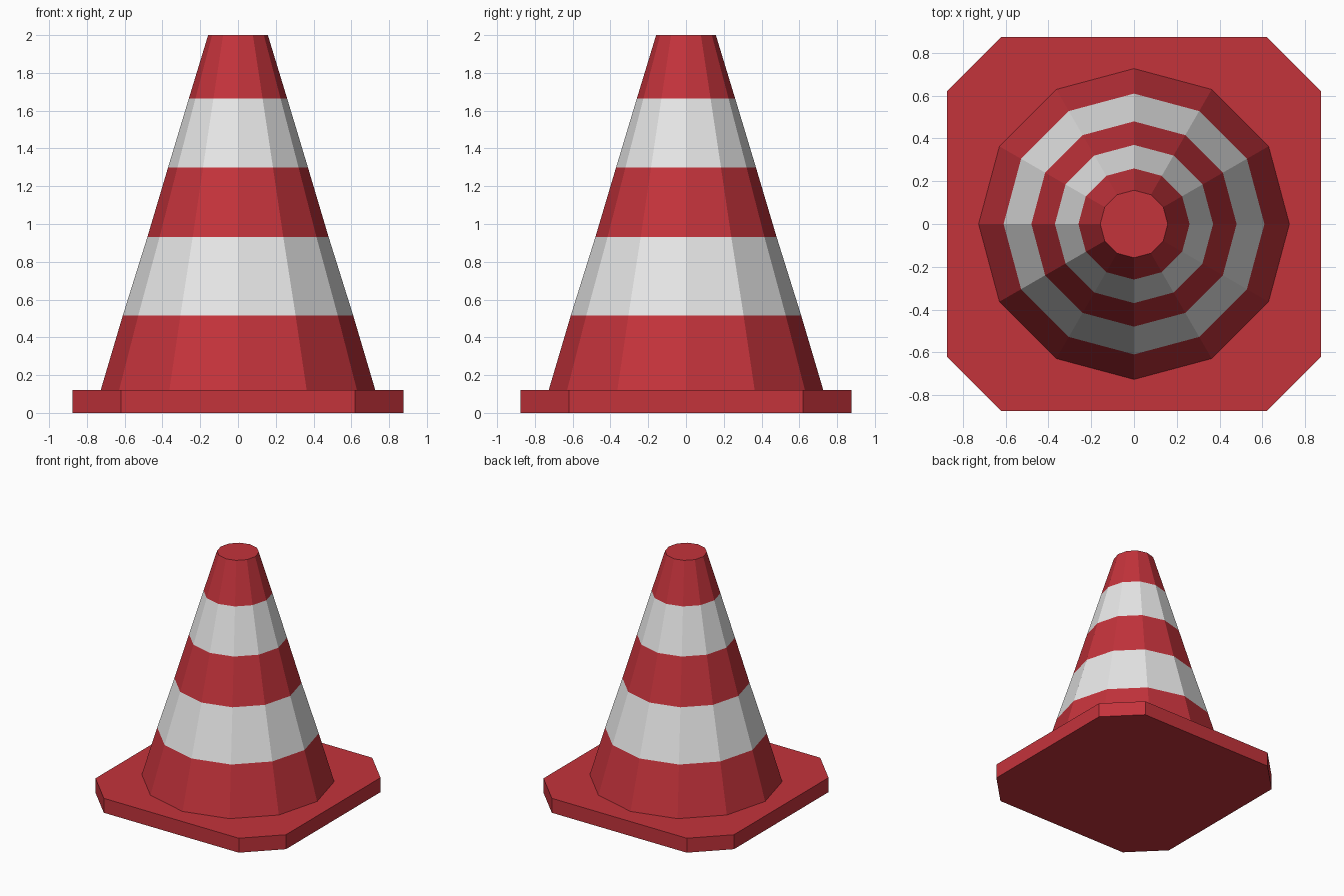
import bpy, bmesh, math

if "Cube" in bpy.data.objects:
    bpy.data.objects.remove(bpy.data.objects["Cube"])


def material(name, rgb):
    m = bpy.data.materials.new(name)
    m.diffuse_color = (*rgb, 1)
    m.use_nodes = True
    m.node_tree.nodes["Principled BSDF"].inputs["Base Color"].default_value = m.diffuse_color
    return m


RED = material("red", (0.55, 0.033, 0.044))
WHITE = material("white", (0.80, 0.80, 0.80))


def loft(name, rings, mats, band_mats):
    """Skin stacked rings of points, cap both ends, colour by band."""
    bm = bmesh.new()
    loops = [[bm.verts.new(p) for p in ring] for ring in rings]
    n = len(loops[0])
    for lo, hi, mi in zip(loops, loops[1:], band_mats):
        for i in range(n):
            j = (i + 1) % n
            bm.faces.new((lo[i], lo[j], hi[j], hi[i])).material_index = mi
    bm.faces.new(loops[0][::-1])
    bm.faces.new(loops[-1])
    mesh = bpy.data.meshes.new(name)
    bm.to_mesh(mesh)
    bm.free()
    for m in mats:
        mesh.materials.append(m)
    ob = bpy.data.objects.new(name, mesh)
    bpy.context.collection.objects.link(ob)
    return ob


# Square base plate with chamfered corners
H, C, BASE_TOP = 0.875, 0.62, 0.12
outline = [(H, -C), (H, C), (C, H), (-C, H), (-H, C), (-H, -C), (-C, -H), (C, -H)]
loft("base_plate", [[(x, y, z) for x, y in outline] for z in (0, BASE_TOP)], [RED], [0])

# Twelve-sided striped cone: (radius, height) at each stripe edge
profile = [(0.727, BASE_TOP), (0.61, 0.515), (0.48, 0.93),
           (0.37, 1.30), (0.26, 1.665), (0.158, 2.0)]
rings = [[(r * math.cos(k * math.pi / 6), r * math.sin(k * math.pi / 6), z)
          for k in range(12)] for r, z in profile]
loft("striped_cone", rings, [RED, WHITE], [0, 1, 0, 1, 0])
